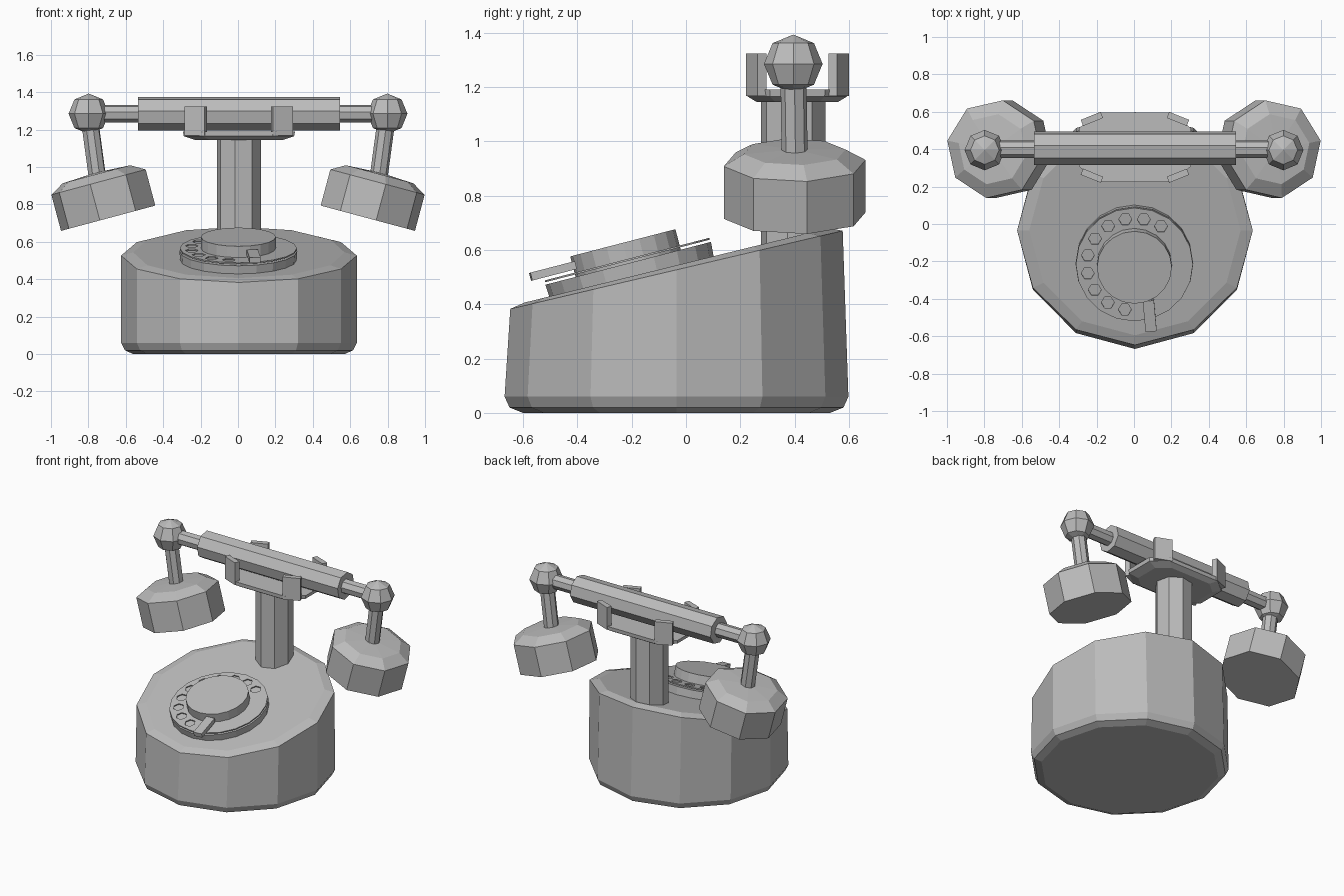
import bpy, bmesh, math
from mathutils import Vector, Matrix

cube = bpy.data.objects.get("Cube")
if cube:
    bpy.data.objects.remove(cube, do_unlink=True)

grey = bpy.data.materials.new("plain_grey")
grey.use_nodes = True
colour = (0.5, 0.5, 0.5, 1)
grey.diffuse_color = colour
grey.node_tree.nodes["Principled BSDF"].inputs["Base Color"].default_value = colour


def make(name, bm, matrix=None):
    bmesh.ops.recalc_face_normals(bm, faces=bm.faces[:])
    mesh = bpy.data.meshes.new(name)
    bm.to_mesh(mesh)
    bm.free()
    mesh.materials.append(grey)
    ob = bpy.data.objects.new(name, mesh)
    bpy.context.collection.objects.link(ob)
    if matrix:
        ob.matrix_world = matrix
    return ob


def add_loft(bm, rings):
    """Skin closed rings of points and cap both ends."""
    loops = [[bm.verts.new(p) for p in ring] for ring in rings]
    n = len(loops[0])
    for a, b in zip(loops, loops[1:]):
        for i in range(n):
            j = (i + 1) % n
            bm.faces.new((a[i], a[j], b[j], b[i]))
    bm.faces.new(loops[0][::-1])
    bm.faces.new(loops[-1])


def circle(r, z, sides, turn=0, x=0, y=0):
    return [(x + r * math.cos(math.radians(turn) + math.tau * i / sides),
             y + r * math.sin(math.radians(turn) + math.tau * i / sides), z)
            for i in range(sides)]


def turned(name, profile, sides, turn=0, matrix=None):
    bm = bmesh.new()
    add_loft(bm, [circle(r, z, sides, turn) for r, z in profile])
    return make(name, bm, matrix)


def rod(name, start, end, r, sides=8, turn=-10):
    a, b = Vector(start), Vector(end)
    rot = (b - a).to_track_quat('Z', 'Y').to_matrix().to_4x4()
    return turned(name, [(r, 0), (r, (b - a).length)], sides, turn,
                  Matrix.Translation(a) @ rot)


def box(name, size, matrix):
    bm = bmesh.new()
    bmesh.ops.create_cube(bm, size=1)
    bmesh.ops.scale(bm, vec=size, verts=bm.verts)
    return make(name, bm, matrix)


# Twelve-sided body with a sloping top and softened rims
def body_ring(rx, ry, z, slope=0):
    return [(0.005 + rx * x, -0.035 + ry * y, z + slope * (ry * y - 0.035))
            for x, y, _ in circle(1, 0, 12)]


bm = bmesh.new()
add_loft(bm, [body_ring(0.565, 0.565, 0), body_ring(0.61, 0.615, 0.02),
              body_ring(0.63, 0.633, 0.06), body_ring(0.63, 0.612, 0.535, 0.235),
              body_ring(0.565, 0.56, 0.552, 0.245)])
make("body", bm)

# Column and cradle plate
PIVOT_Y = 0.4
rod("column", (0.005, PIVOT_Y - 0.005, 0.55), (0.005, PIVOT_Y - 0.005, 1.16), 0.12)


def plate_ring(hx, hy, z):
    corners = [(1, .55), (.66, 1), (-.66, 1), (-1, .55),
               (-1, -.55), (-.66, -1), (.66, -1), (1, -.55)]
    return [(0.005 + hx * x, PIVOT_Y + 0.01 + hy * y, z) for x, y in corners]


bm = bmesh.new()
add_loft(bm, [plate_ring(0.235, 0.15, 1.145), plate_ring(0.295, 0.183, 1.165),
              plate_ring(0.3, 0.185, 1.19)])
make("cradle_plate", bm)

# Four prongs that follow the clipped corners
for sx in (-1, 1):
    for sy, side in ((-1, "front"), (1, "back")):
        m = (Matrix.Translation((0.005 + sx * 0.23, PIVOT_Y + 0.01 + sy * 0.152, 1.245))
             @ Matrix.Rotation(math.radians(-22 * sx * sy), 4, 'Z'))
        box(f"{side}_prong_{'left' if sx > 0 else 'right'}", (0.115, 0.035, 0.155), m)

# Handset: grip, thin rod, end balls, stems and cups
AXIS_Z = 1.285
rod("handset_grip", (-0.535, PIVOT_Y + 0.005, AXIS_Z), (0.545, PIVOT_Y + 0.005, AXIS_Z), 0.092)
rod("handset_rod", (-0.75, PIVOT_Y, AXIS_Z), (0.75, PIVOT_Y, AXIS_Z), 0.048)
for s, side in ((-1, "right"), (1, "left")):
    ball = Vector((s * 0.798, PIVOT_Y - 0.005, AXIS_Z))
    bm = bmesh.new()
    bmesh.ops.create_uvsphere(bm, u_segments=8, v_segments=4, radius=0.108)
    make(f"{side}_ball", bm, Matrix.Translation(ball))
    cup = (Matrix.Translation((s * 0.72, PIVOT_Y, 0.823))
           @ Matrix.Rotation(math.radians(15 * s), 4, 'Y'))
    rod(f"{side}_stem", ball, cup @ Vector((0, 0, 0.12)), 0.048)
    turned(f"{side}_cup", [(0.265, -0.1), (0.265, 0.1), (0.19, 0.143), (0.05, 0.15)],
           8, 10 * s, cup)

# Tilted dial: backing disc, pierced finger plate, hub and finger stop
dial = (Matrix.Translation((0.002, -0.203, 0.512))
        @ Matrix.Rotation(math.radians(14.5), 4, 'X'))
turned("dial_disc", [(0.31, -0.03), (0.315, 0.04)], 20, 0, dial)
finger_plate = turned("finger_plate", [(0.313, 0.049), (0.313, 0.056)], 20, 0, dial)
turned("dial_hub", [(0.2, 0.035), (0.2, 0.118)], 20, 0, dial)
box("finger_stop", (0.06, 0.17, 0.03),
    dial @ Matrix.Translation((0.082, -0.275, 0.082)) @ Matrix.Rotation(math.radians(5), 4, 'Z'))

bm = bmesh.new()
for i in range(10):
    a = math.radians(56 + 22.5 * i)
    x, y = 0.254 * math.cos(a), 0.254 * math.sin(a)
    add_loft(bm, [circle(0.035, z, 6, 0, x, y) for z in (0.043, 0.07)])
cutter = make("hole_cutter", bm, dial)
cutter.hide_render = True
cut = finger_plate.modifiers.new("finger_holes", 'BOOLEAN')
cut.operation = 'DIFFERENCE'
cut.solver = 'EXACT'
cut.object = cutter
bpy.context.view_layer.update()
graph = bpy.context.evaluated_depsgraph_get()
pierced = bpy.data.meshes.new_from_object(finger_plate.evaluated_get(graph))
finger_plate.modifiers.clear()
finger_plate.data = pierced
bpy.data.objects.remove(cutter, do_unlink=True)
